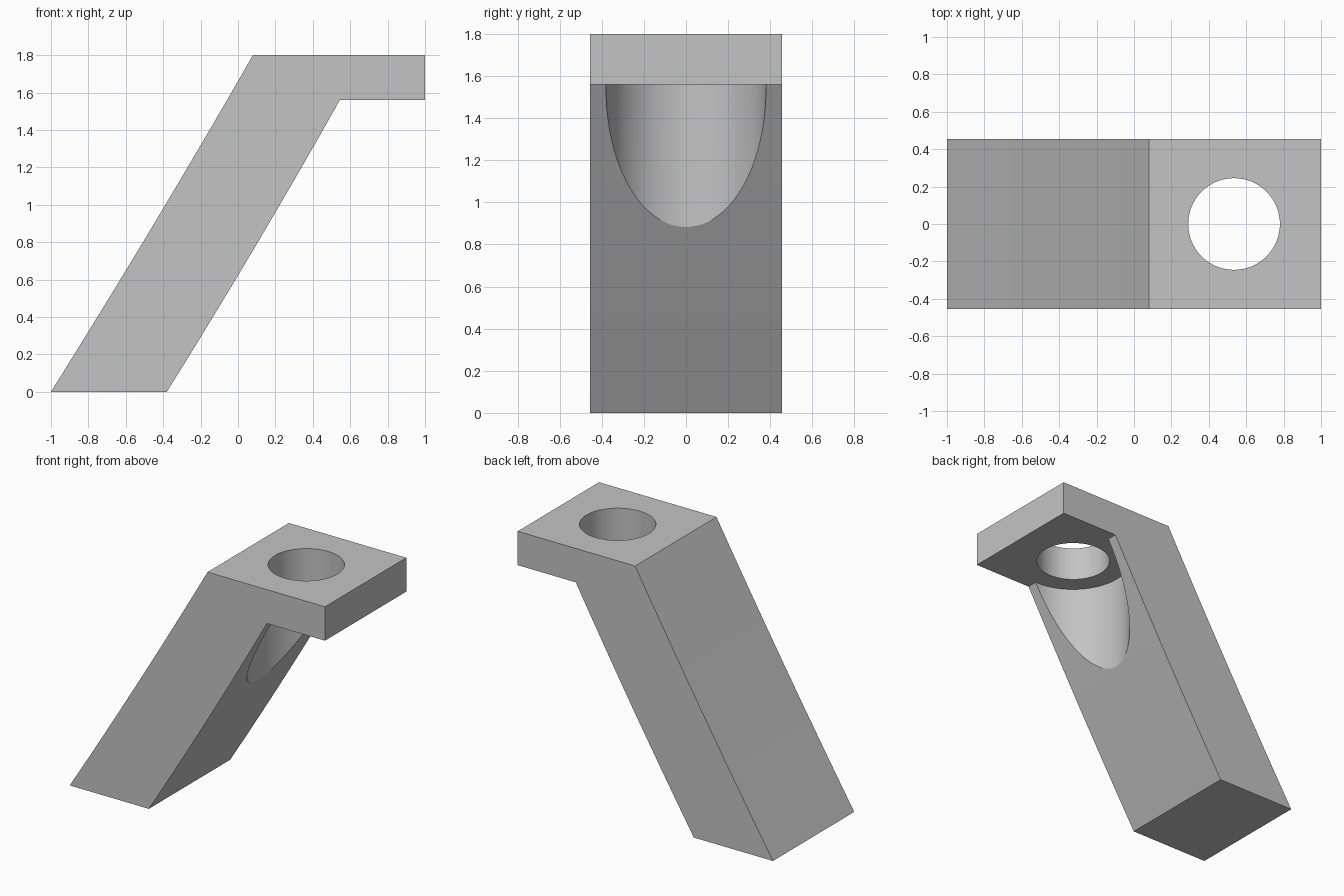
import bpy
import bmesh
import math

if "Cube" in bpy.data.objects:
    bpy.data.objects.remove(bpy.data.objects["Cube"])

HALF_WIDTH = 0.455
UNDERSIDE, TOP = 1.56, 1.8
HOLE_X = 0.535

grey = bpy.data.materials.new("light grey")
grey.use_nodes = True
colour = (0.55, 0.55, 0.55, 1)
grey.diffuse_color = colour
grey.node_tree.nodes["Principled BSDF"].inputs["Base Color"].default_value = colour


def bowed_edge(start, end, bow=0.012, steps=8):
    """Slanted edge of the leg, bowed slightly towards +x."""
    points = []
    for i in range(steps + 1):
        t = i / steps
        x = start[0] + (end[0] - start[0]) * t + 4 * bow * t * (1 - t)
        points.append((x, start[1] + (end[1] - start[1]) * t))
    return points


def cutter(name, radius, bottom, top):
    bpy.ops.mesh.primitive_cylinder_add(
        vertices=96, radius=radius, depth=top - bottom,
        location=(HOLE_X, 0, (top + bottom) / 2))
    obj = bpy.context.object
    obj.name = name
    obj.data.materials.append(grey)
    obj.hide_render = True
    return obj


# Leaning leg and top plate, extruded from one side profile
profile = bowed_edge((-0.38, 0), (0.545, UNDERSIDE))
profile += [(1, UNDERSIDE), (1, TOP)]
profile += reversed(bowed_edge((-1, 0), (0.08, TOP)))
bm = bmesh.new()
side = bm.faces.new([bm.verts.new((x, -HALF_WIDTH, z)) for x, z in profile])
extruded = bmesh.ops.extrude_face_region(bm, geom=[side], use_keep_orig=True)
moved = [v for v in extruded["geom"] if isinstance(v, bmesh.types.BMVert)]
bmesh.ops.translate(bm, verts=moved, vec=(0, 2 * HALF_WIDTH, 0))
bmesh.ops.recalc_face_normals(bm, faces=bm.faces)
mesh = bpy.data.meshes.new("angled_bracket")
bm.to_mesh(mesh)
bm.free()
bracket = bpy.data.objects.new("angled_bracket", mesh)
bpy.context.collection.objects.link(bracket)
mesh.materials.append(grey)

# Round pocket in the leg under the plate, and the hole through the plate
cutters = [cutter("pocket_cutter", 0.38, 0.5, UNDERSIDE),
           cutter("hole_cutter", 0.245, 1.4, 2.0)]
bpy.ops.object.select_all(action="DESELECT")
bracket.select_set(True)
bpy.context.view_layer.objects.active = bracket
for tool in cutters:
    cut = bracket.modifiers.new(tool.name, "BOOLEAN")
    cut.operation = "DIFFERENCE"
    cut.solver = "EXACT"
    cut.object = tool
    bpy.ops.object.modifier_apply(modifier=cut.name)
for tool in cutters:
    bpy.data.objects.remove(tool)

bpy.ops.object.shade_smooth_by_angle(angle=math.radians(25))
